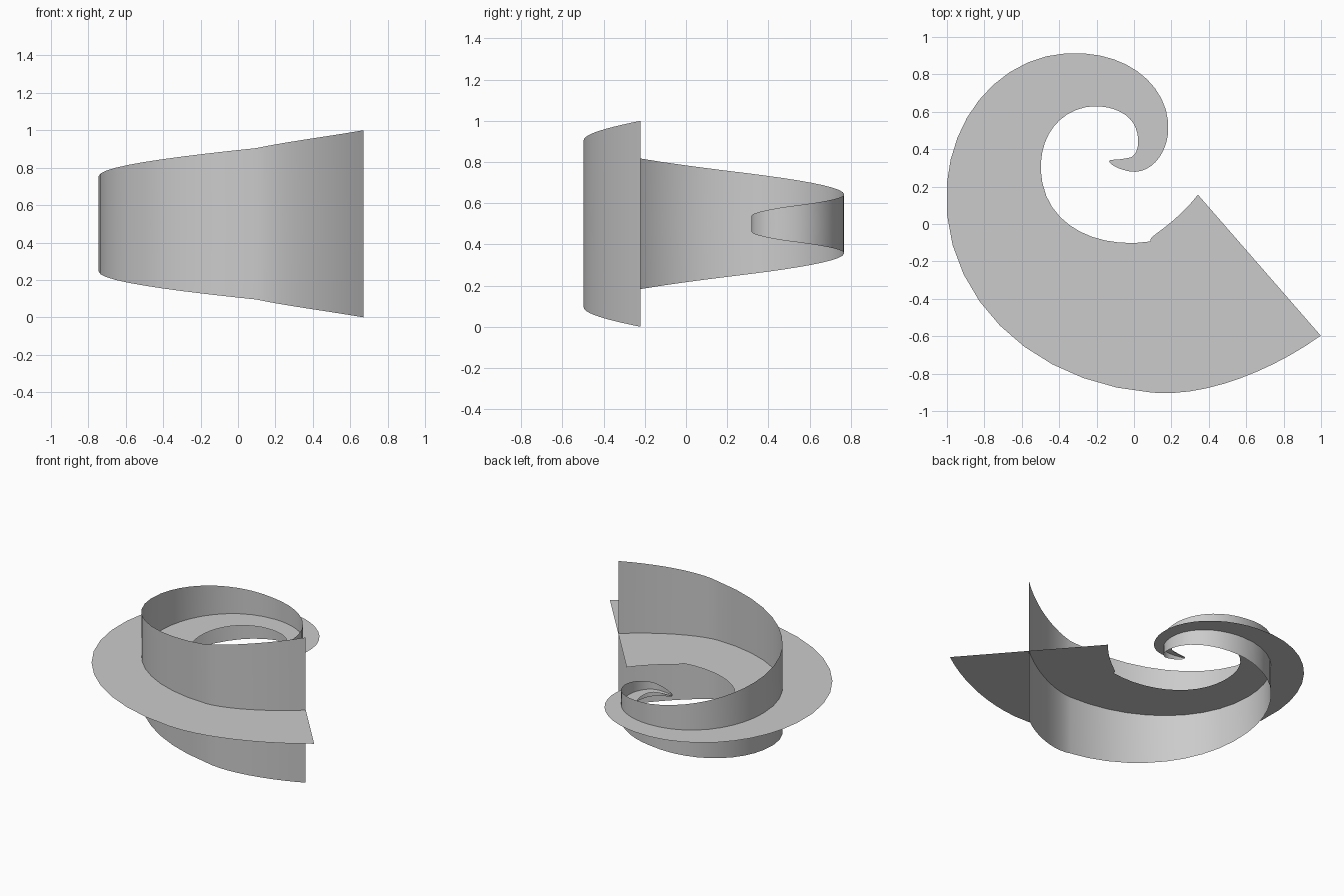
import bpy
import bmesh
from mathutils import Vector

if "Cube" in bpy.data.objects:
    bpy.data.objects.remove(bpy.data.objects["Cube"])

# Spiral centreline knots (x, y, ribbon width), outer end to inner tip
KNOTS = [(0.67, -0.22, 1.0), (0.10, -0.497, 0.81), (-0.745, 0.22, 0.51),
         (-0.255, 0.768, 0.285), (0.10, 0.485, 0.165), (-0.02, 0.318, 0.075),
         (-0.13, 0.34, 0.01)]
# Where the tangents of neighbouring knots meet
CORNERS = [(0.352, -0.497), (-0.745, -0.497), (-0.745, 0.768),
           (0.10, 0.768), (0.10, 0.318), (-0.11, 0.318)]
STEPS = 10


def spiral():
    """Return (point, outward normal, half width) along the spiral."""
    out = []
    last = len(CORNERS) - 1
    for i, corner in enumerate(CORNERS):
        a, d = Vector(KNOTS[i][:2]), Vector(KNOTS[i + 1][:2])
        c = Vector(corner)
        b, e = a.lerp(c, 0.57), d.lerp(c, 0.57)
        for k in range(STEPS + (i == last)):
            t = k / STEPS
            u = 1 - t
            p = a * u**3 + b * (3 * u * u * t) + e * (3 * u * t * t) + d * t**3
            tan = ((b - a) * u * u + (e - b) * (2 * u * t) + (d - e) * t * t).normalized()
            w = KNOTS[i][2] * u + KNOTS[i + 1][2] * t
            out.append((p, Vector((-tan.y, tan.x)) * -1, w / 2))
    return out


def ribbon(name, upright):
    bm = bmesh.new()
    rows = []
    for p, n, h in spiral():
        side = Vector((0, 0, h)) if upright else Vector((n.x, n.y, 0)) * h
        mid = Vector((p.x, p.y, 0.5))
        rows.append([bm.verts.new(mid + side * s) for s in (1, 0, -1)])
    for r, q in zip(rows, rows[1:]):
        for j in range(2):
            bm.faces.new((r[j], r[j + 1], q[j + 1], q[j]))
    for f in bm.faces:
        f.smooth = True
        f.normal_update()
    # Flat ribbon faces up
    if not upright and sum(f.normal.z for f in bm.faces) < 0:
        bmesh.ops.reverse_faces(bm, faces=bm.faces[:])
    mesh = bpy.data.meshes.new(name)
    bm.to_mesh(mesh)
    bm.free()
    obj = bpy.data.objects.new(name, mesh)
    bpy.context.collection.objects.link(obj)
    return obj


# Crossed tapering ribbons that share one spiral
ribbon("flat_spiral_ribbon", False)
ribbon("upright_spiral_ribbon", True)
